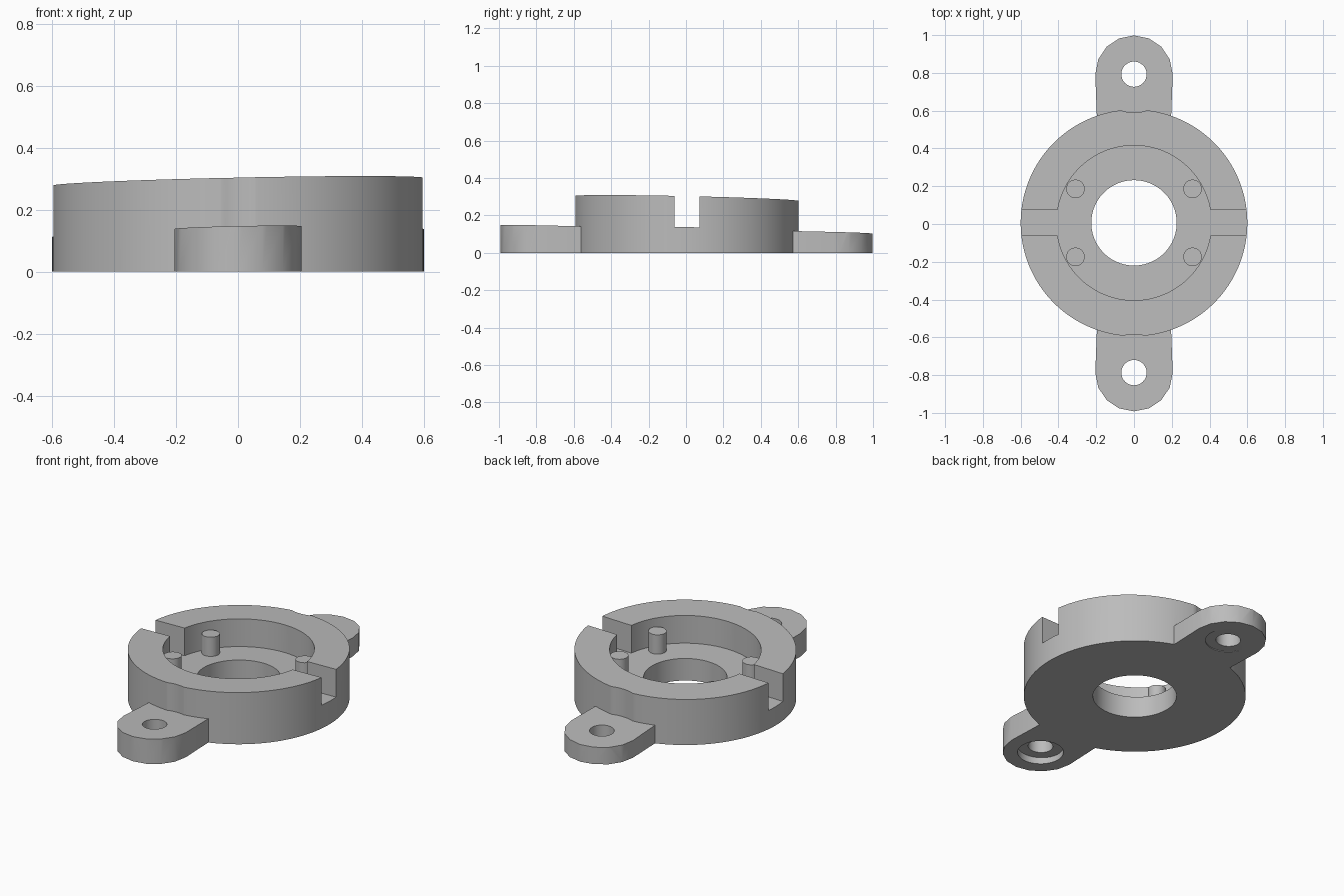
import bpy, bmesh, math
from mathutils import Matrix

cube = bpy.data.objects.get("Cube")
if cube:
    bpy.data.objects.remove(cube, do_unlink=True)

grey = bpy.data.materials.new("plain grey")
grey.use_nodes = True
grey.diffuse_color = (0.5, 0.5, 0.5, 1)
grey.node_tree.nodes["Principled BSDF"].inputs["Base Color"].default_value = (0.5, 0.5, 0.5, 1)

TOP, FLOOR, BELOW = 0.2905, 0.125, -0.15
CY = 0.006          # centre of the ring
EAR_Y = 0.79        # distance of the mounting holes from the centre

# Upper surfaces lean slightly while walls stay upright
LEAN = Matrix.Identity(4)
LEAN[2][0], LEAN[2][1] = 0.021, -0.0225


def prism(name, outline, z0, z1, lean=True):
    """Extrude a closed outline from z0 to z1."""
    bm = bmesh.new()
    face = bm.faces.new([bm.verts.new((x, y, z0)) for x, y in outline])
    up = bmesh.ops.extrude_face_region(bm, geom=[face])["geom"]
    bmesh.ops.translate(bm, vec=(0, 0, z1 - z0),
                        verts=[v for v in up if isinstance(v, bmesh.types.BMVert)])
    if lean:
        bm.transform(LEAN)
    bmesh.ops.recalc_face_normals(bm, faces=bm.faces)
    mesh = bpy.data.meshes.new(name)
    bm.to_mesh(mesh)
    bm.free()
    mesh.materials.append(grey)
    obj = bpy.data.objects.new(name, mesh)
    bpy.context.collection.objects.link(obj)
    return obj


def circle(x, y, r, n=64):
    return [(x + r * math.cos(2 * math.pi * i / n),
             y + r * math.sin(2 * math.pi * i / n)) for i in range(n)]


def rect(x0, x1, y0, y1):
    return [(x0, y0), (x1, y0), (x1, y1), (x0, y1)]


def combine(target, tool, operation):
    """Apply one boolean and discard the tool."""
    mod = target.modifiers.new(operation, "BOOLEAN")
    mod.operation, mod.solver, mod.object = operation, "EXACT", tool
    bpy.context.view_layer.objects.active = target
    bpy.ops.object.modifier_apply(modifier=mod.name)
    bpy.data.objects.remove(tool, do_unlink=True)


def cut(target, outline, z0, z1, lean=True):
    combine(target, prism("cutter", outline, z0, z1, lean), "DIFFERENCE")


# Round housing with its pocket and two side slots
housing = prism("housing", circle(0, CY, 0.6, 128), BELOW, TOP)
cut(housing, circle(0, CY, 0.41, 96), FLOOR, 1)
cut(housing, rect(-0.8, 0.8, -0.062, 0.073), FLOOR, 1)

# Mounting ears with rounded ends, front and back
for side in (-1, 1):
    hole_y = CY / 2 + side * EAR_Y
    arc = [(0.205 * math.cos(math.pi * i / 8),
            hole_y + side * 0.205 * math.sin(math.pi * i / 8)) for i in range(9)]
    outline = arc + [(-0.194, side * 0.5), (0.194, side * 0.5)]
    combine(housing, prism("ear", outline, BELOW, FLOOR), "UNION")
    # Screw head clearance, through hole and shallow recess underneath
    cut(housing, circle(0, hole_y, 0.203), FLOOR, 1)
    cut(housing, circle(0, hole_y, 0.067, 32), -1, 1)
    cut(housing, circle(0, hole_y, 0.124, 48), -1, 0.02)

# Central opening and flat underside
cut(housing, circle(0, CY, 0.226, 96), -1, 1)
cut(housing, rect(-2, 2, -2, 2), -2, 0, lean=False)
parts = [housing]

# Four locating pins on the pocket floor
for x, x_name in ((-0.31, "right"), (0.31, "left")):
    for y, y_name in ((-0.18, "front"), (0.18, "back")):
        parts.append(prism(f"{y_name}_{x_name}_pin",
                           circle(x, CY + y, 0.049, 32), FLOOR - 0.02, 0.24))

bpy.ops.object.select_all(action="DESELECT")
for part in parts:
    part.select_set(True)
bpy.context.view_layer.objects.active = housing
bpy.ops.object.shade_smooth_by_angle(angle=math.radians(30))
